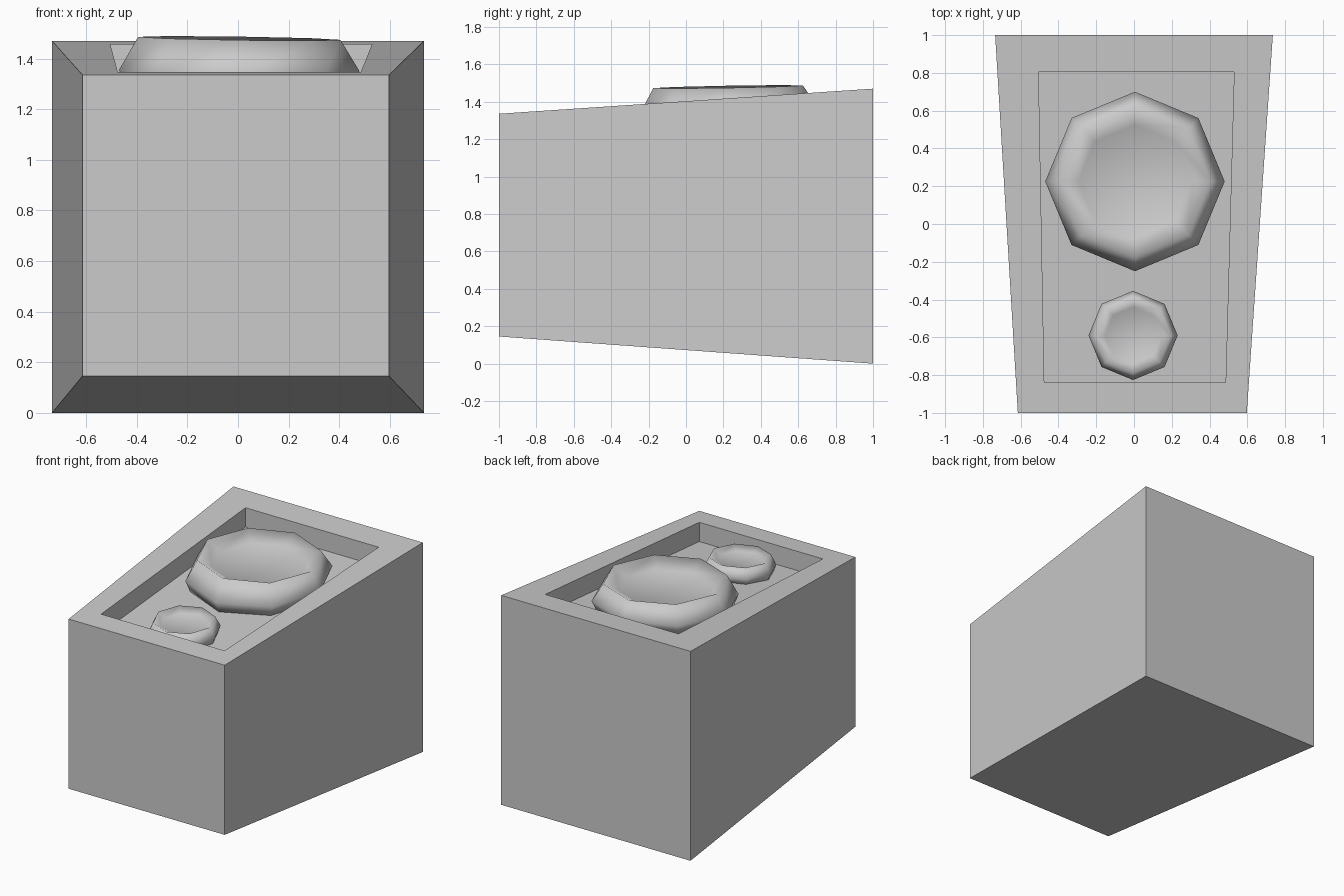
import bpy
import bmesh
from math import cos, sin, tau

cube = bpy.data.objects.get("Cube")
if cube:
    bpy.data.objects.remove(cube, do_unlink=True)

# Single flat colour
grey = bpy.data.materials.new("light_grey")
grey.use_nodes = True
colour = (0.6, 0.6, 0.6, 1)
grey.diffuse_color = colour
grey.node_tree.nodes["Principled BSDF"].inputs["Base Color"].default_value = colour

RECESS = 0.135


def top_z(y):
    """Height of the sloping top at depth y."""
    return 1.403 + 0.067 * y


def finish(bm, name, smooth):
    bmesh.ops.recalc_face_normals(bm, faces=bm.faces)
    for f in bm.faces:
        f.smooth = smooth
    mesh = bpy.data.meshes.new(name)
    bm.to_mesh(mesh)
    bm.free()
    mesh.materials.append(grey)
    obj = bpy.data.objects.new(name, mesh)
    bpy.context.collection.objects.link(obj)
    return obj


def bridge(bm, a, b):
    n = len(a)
    for i in range(n):
        j = (i + 1) % n
        bm.faces.new((a[i], a[j], b[j], b[i]))


# Tapered cabinet: loops run from the base, over the rim, down into the recess
outer = [(-0.615, -1), (0.597, -1), (0.735, 1), (-0.735, 1)]
inner = [(-0.475, -0.84), (0.485, -0.84), (0.53, 0.805), (-0.505, 0.805)]
bm = bmesh.new()
loops = [
    [bm.verts.new((x, y, 0.0725 - 0.0725 * y)) for x, y in outer],
    [bm.verts.new((x, y, top_z(y))) for x, y in outer],
    [bm.verts.new((x, y, top_z(y))) for x, y in inner],
    [bm.verts.new((x, y, top_z(y) - RECESS)) for x, y in inner],
]
for a, b in zip(loops, loops[1:]):
    bridge(bm, a, b)
bm.faces.new(loops[0])
bm.faces.new(loops[-1])
finish(bm, "cabinet", False)


def speaker(name, cx, cy, profile, tilt):
    """Eight-sided rounded ring with a sunken disc; profile is (radius, height)."""
    bm = bmesh.new()
    rings = []
    for r, h in profile:
        ring = []
        for i in range(8):
            x, y = r * cos(tau * i / 8), r * sin(tau * i / 8)
            lean = tilt * max(h, 0)
            z = top_z(cy + y) - RECESS + h - lean * (y + 0.3 * x)
            ring.append(bm.verts.new((cx + x, cy + y, z)))
        rings.append(ring)
    for a, b in zip(rings, rings[1:]):
        bridge(bm, a, b)
    bm.faces.new(rings[-1])
    bm.faces.new(rings[0])
    return finish(bm, name, True)


# Large and small speaker cones
speaker("large_speaker", 0.005, 0.225,
        [(0.44, -0.01), (0.475, 0.07), (0.40, 0.197), (0.30, 0.14)], 0.25)
speaker("small_speaker", -0.005, -0.59,
        [(0.218, -0.01), (0.236, 0.04), (0.2, 0.11), (0.15, 0.08)], 0.2)
